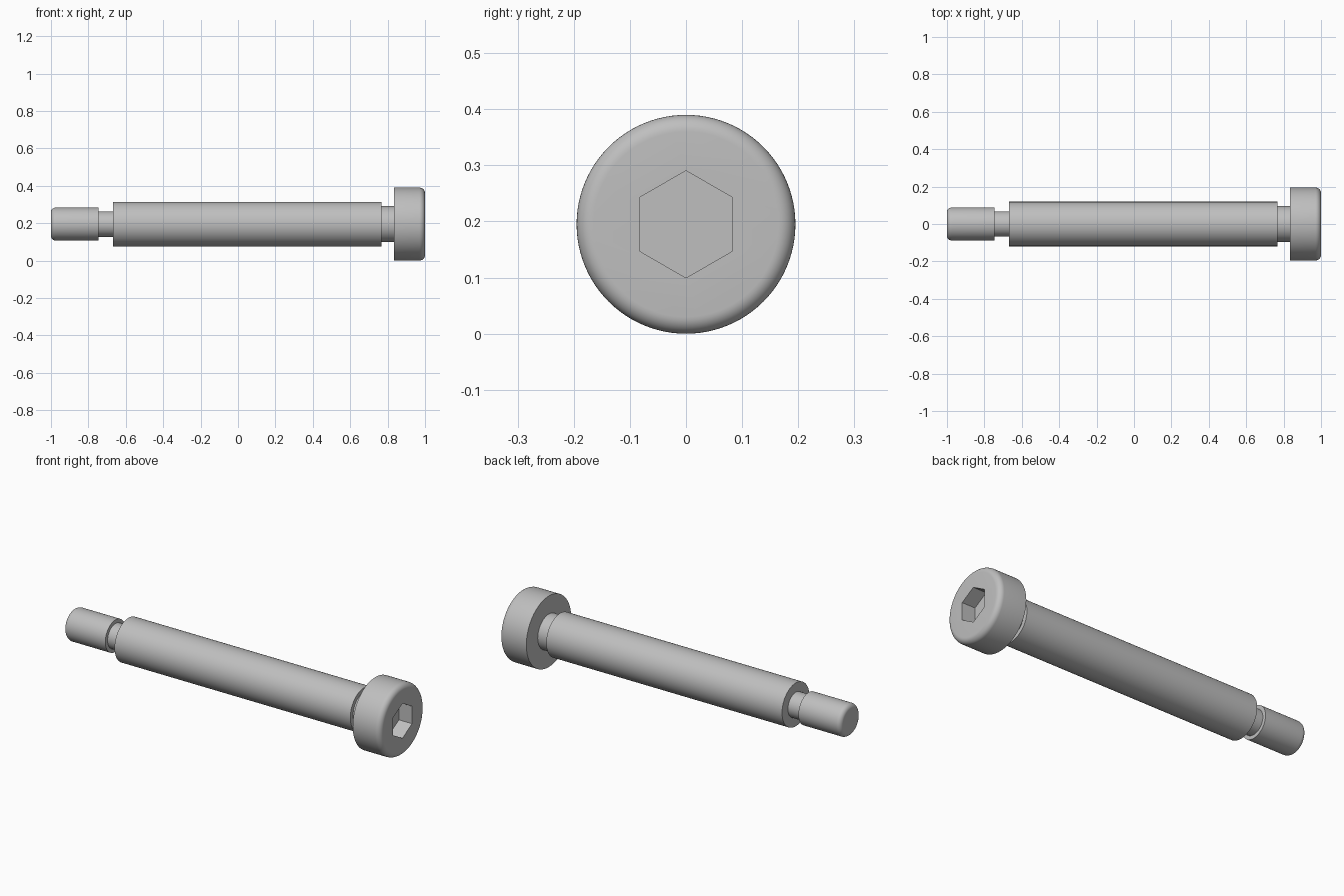
import bpy, bmesh, math
from mathutils import Matrix

old = bpy.data.objects.get("Cube")
if old:
    bpy.data.objects.remove(old, do_unlink=True)

AXIS_Z = 0.195
SEGMENTS = 96

steel = bpy.data.materials.new("grey steel")
steel.use_nodes = True
colour = (0.52, 0.52, 0.52, 1)
steel.diffuse_color = colour
steel.node_tree.nodes["Principled BSDF"].inputs["Base Color"].default_value = colour


def fillet(x, r, size, steps=8):
    """Rounded outer corner ending at (x, r - size), facing +x or -x by sign of x."""
    side = math.copysign(1, x)
    angles = [math.pi / 2 * i / steps for i in range(steps + 1)]
    return [(x - side * size * (1 - math.sin(a)), r - size * (1 - math.cos(a))) for a in angles]


def add_object(name, bm):
    bmesh.ops.recalc_face_normals(bm, faces=bm.faces)
    mesh = bpy.data.meshes.new(name)
    bm.to_mesh(mesh)
    bm.free()
    mesh.materials.append(steel)
    obj = bpy.data.objects.new(name, mesh)
    obj.location.z = AXIS_Z
    bpy.context.collection.objects.link(obj)
    return obj


def lathe(name, profile):
    """Revolve (x, radius) points around the x axis and cap both ends."""
    bm = bmesh.new()
    rings = []
    for x, r in profile:
        ring = []
        for i in range(SEGMENTS):
            a = 2 * math.pi * i / SEGMENTS
            ring.append(bm.verts.new((x, r * math.cos(a), r * math.sin(a))))
        rings.append(ring)
    for a, b in zip(rings, rings[1:]):
        for i in range(SEGMENTS):
            j = (i + 1) % SEGMENTS
            bm.faces.new((a[i], a[j], b[j], b[i]))
    bm.faces.new(rings[0])
    bm.faces.new(rings[-1])
    return add_object(name, bm)


# Stepped shank: rounded tip, thread, undercut, shoulder, undercut
tip = fillet(-1, 0.088, 0.025)[::-1]
shank = lathe("shank", tip + [
    (-0.745, 0.088), (-0.745, 0.068), (-0.667, 0.068), (-0.667, 0.119),
    (0.766, 0.119), (0.766, 0.096), (0.834, 0.096)])

# Cylindrical head with rounded outer rim
head = lathe("head", [(0.834, 0.195)] + fillet(1, 0.195, 0.03))

# Hex socket cutter, corners pointing up and down
DEPTH = 0.08
bm = bmesh.new()
bmesh.ops.create_cone(bm, cap_ends=True, segments=6, radius1=0.0955,
                      radius2=0.0955, depth=2 * DEPTH)
top = max(bm.verts, key=lambda v: v.co.x)
turn = -math.atan2(top.co.y, top.co.x)
bmesh.ops.rotate(bm, verts=bm.verts, matrix=Matrix.Rotation(turn, 3, 'Z'))
bmesh.ops.rotate(bm, verts=bm.verts, matrix=Matrix.Rotation(math.pi / 2, 3, 'Y'))
bmesh.ops.translate(bm, verts=bm.verts, vec=(1, 0, 0))
cutter = add_object("socket_cutter", bm)
cutter.hide_render = True
cutter.hide_viewport = True

cut = head.modifiers.new("hex socket", 'BOOLEAN')
cut.operation = 'DIFFERENCE'
cut.solver = 'EXACT'
cut.object = cutter

# Apply the cut so the shading follows the finished surface
bpy.context.view_layer.update()
graph = bpy.context.evaluated_depsgraph_get()
finished = bpy.data.meshes.new_from_object(head.evaluated_get(graph))
head.modifiers.clear()
head.data = finished
bpy.data.objects.remove(cutter, do_unlink=True)

for obj in (shank, head):
    bpy.ops.object.select_all(action='DESELECT')
    obj.select_set(True)
    bpy.context.view_layer.objects.active = obj
    bpy.ops.object.shade_smooth_by_angle(angle=math.radians(30))
